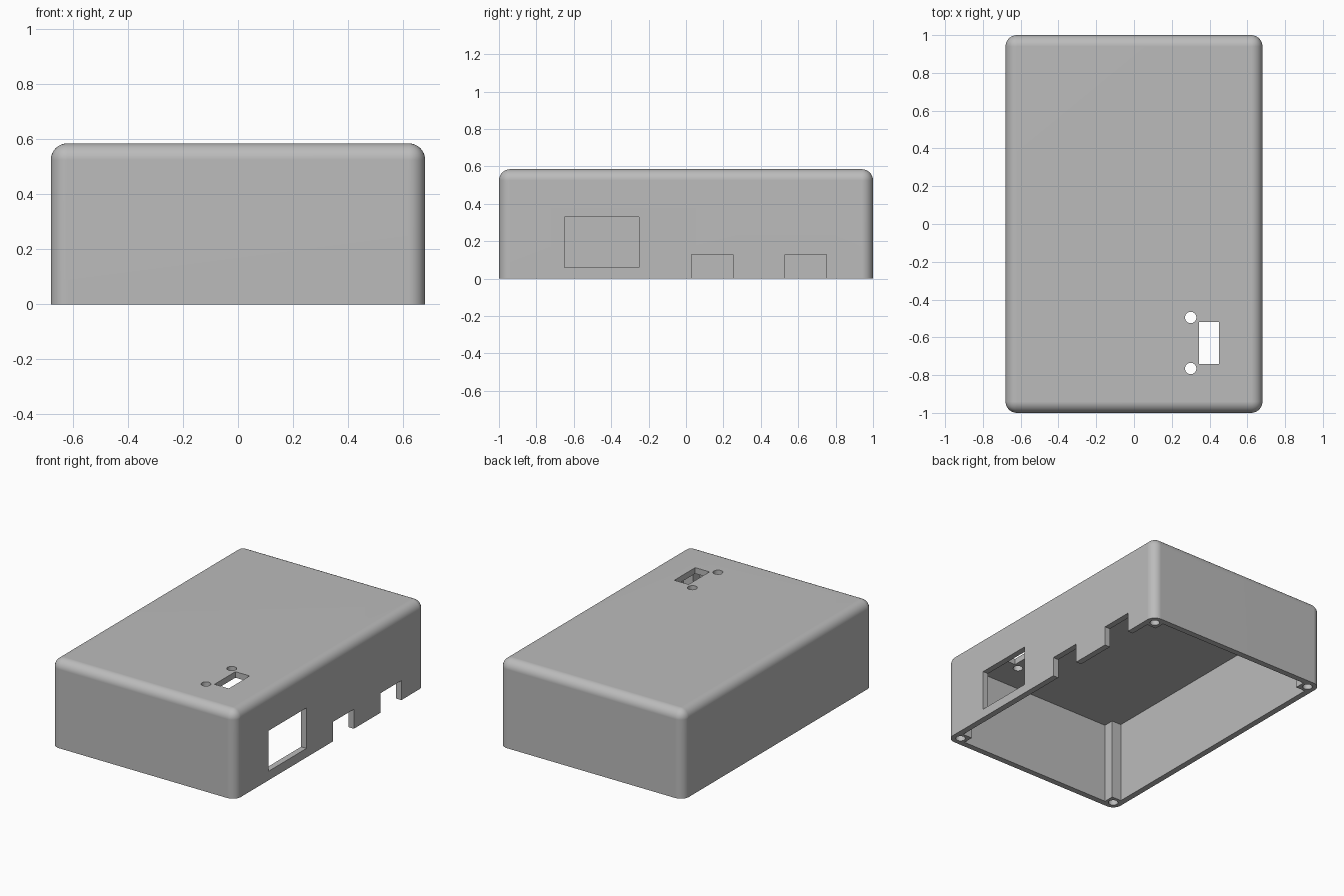
import bpy, bmesh, math

if "Cube" in bpy.data.objects:
    bpy.data.objects.remove(bpy.data.objects["Cube"], do_unlink=True)

W, L, H = 1.36, 2.0, 0.585      # outer size
WALL, ROUND = 0.04, 0.06        # wall thickness, edge radius
POST = 0.11                     # post corner, measured from the outside
CEILING = H - WALL

grey = bpy.data.materials.new("plain_grey")
grey.use_nodes = True
colour = (0.5, 0.5, 0.5, 1)
grey.diffuse_color = colour
grey.node_tree.nodes["Principled BSDF"].inputs["Base Color"].default_value = colour


def make_object(name, bm):
    bmesh.ops.recalc_face_normals(bm, faces=bm.faces)
    mesh = bpy.data.meshes.new(name)
    bm.to_mesh(mesh)
    bm.free()
    mesh.materials.append(grey)
    obj = bpy.data.objects.new(name, mesh)
    bpy.context.collection.objects.link(obj)
    return obj


def prism(name, outline, z0, z1):
    bm = bmesh.new()
    face = bm.faces.new([bm.verts.new((x, y, z0)) for x, y in outline])
    top = bmesh.ops.extrude_face_region(bm, geom=[face])["geom"]
    for v in top:
        if isinstance(v, bmesh.types.BMVert):
            v.co.z = z1
    return make_object(name, bm)


def box(name, x0, x1, y0, y1, z0, z1):
    return prism(name, [(x0, y0), (x1, y0), (x1, y1), (x0, y1)], z0, z1)


def cylinder(name, x, y, r, z0, z1, sides=32):
    angles = [2 * math.pi * i / sides for i in range(sides)]
    return prism(name, [(x + r * math.cos(a), y + r * math.sin(a)) for a in angles], z0, z1)


# Outer body, rounded everywhere but at the open bottom rim
case = box("enclosure_cover", -W / 2, W / 2, -L / 2, L / 2, 0, H)
bm = bmesh.new()
bm.from_mesh(case.data)
edges = [e for e in bm.edges if max(v.co.z for v in e.verts) > H / 2]
bmesh.ops.bevel(bm, geom=edges, offset=ROUND, segments=8, profile=0.5, affect='EDGES')
bm.to_mesh(case.data)
bm.free()

# Cavity outline that leaves a square screw post in each corner
xw, yw = W / 2 - WALL, L / 2 - WALL
xp, yp = W / 2 - POST, L / 2 - POST
corner = [(xw, yp), (xp, yp), (xp, yw)]
outline = []
for sx, sy in ((1, 1), (-1, 1), (-1, -1), (1, -1)):
    points = corner if sx * sy > 0 else corner[::-1]
    outline += [(sx * x, sy * y) for x, y in points]
cutters = [prism("cavity_cutter", outline, -0.1, CEILING)]

# Blind screw holes in the posts
for sx in (-1, 1):
    for sy in (-1, 1):
        cutters.append(cylinder("screw_hole_cutter", sx * (W / 2 - 0.06),
                                sy * (L / 2 - 0.06), 0.03, -0.1, 0.4))

# Side window and two open notches in the left wall
cutters.append(box("window_cutter", 0.6, 0.8, -0.65, -0.25, 0.06, 0.33))
for y in (0.03, 0.53):
    cutters.append(box("notch_cutter", 0.6, 0.8, y, y + 0.22, -0.1, 0.13))

# Switch slot with its two mounting holes in the top
cutters.append(box("switch_slot_cutter", 0.345, 0.45, -0.74, -0.52, 0.5, 0.7))
for y in (-0.765, -0.495):
    cutters.append(cylinder("switch_hole_cutter", 0.30, y, 0.03, 0.5, 0.7))

# Cut the openings and discard the cutters
bpy.context.view_layer.objects.active = case
for cutter in cutters:
    cutter.hide_render = True
    mod = case.modifiers.new("cut", 'BOOLEAN')
    mod.operation = 'DIFFERENCE'
    mod.solver = 'EXACT'
    mod.object = cutter
    bpy.ops.object.modifier_apply(modifier=mod.name)
    bpy.data.objects.remove(cutter, do_unlink=True)

# Smooth rounded edges, crisp openings, flat walls
bpy.ops.object.select_all(action='DESELECT')
case.select_set(True)
bpy.ops.object.shade_smooth_by_angle(angle=math.radians(30))
weighted = case.modifiers.new("flat_walls", 'WEIGHTED_NORMAL')
weighted.keep_sharp = True
